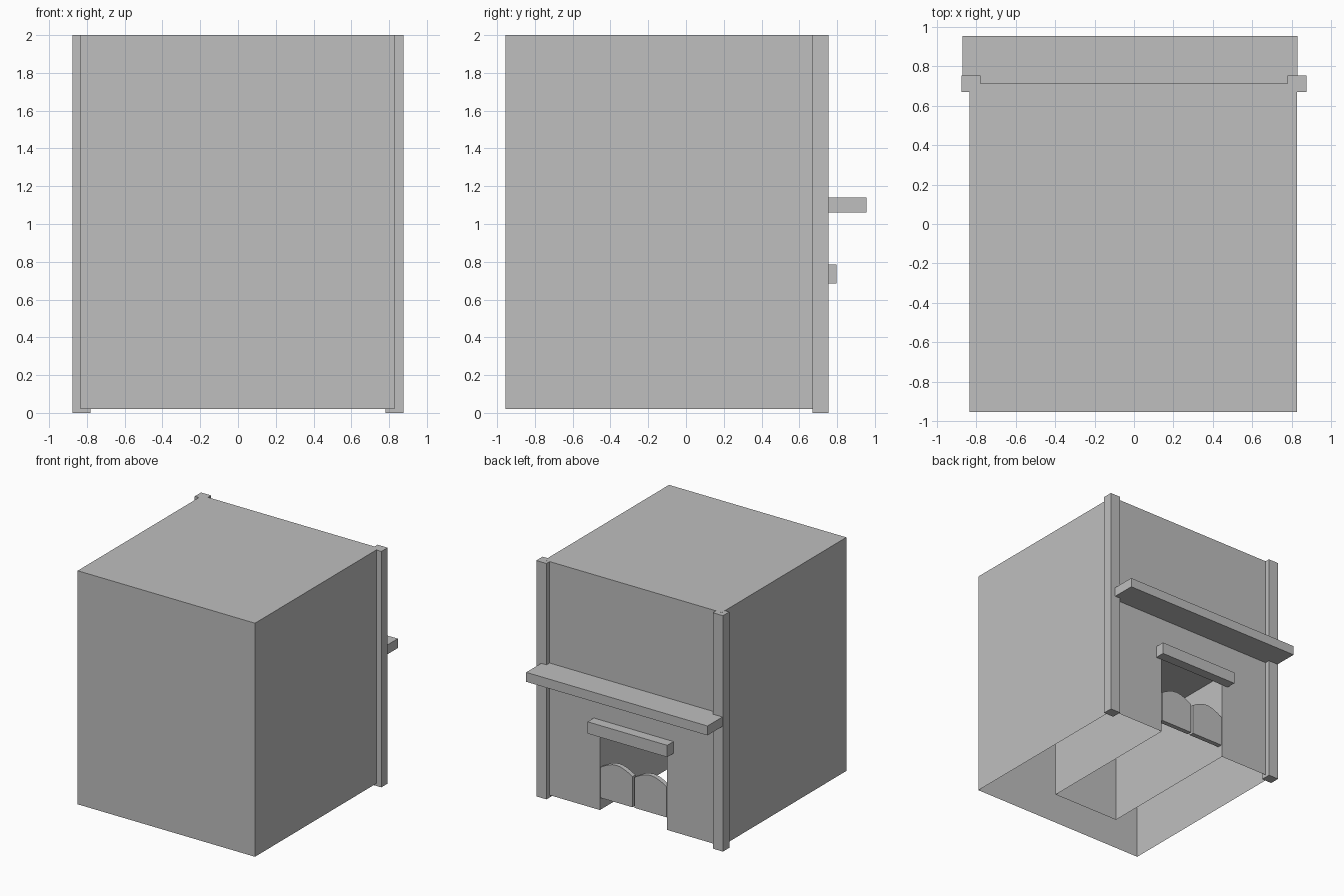
import bpy, bmesh, math

cube = bpy.data.objects.get("Cube")
if cube:
    bpy.data.objects.remove(cube, do_unlink=True)

grey = bpy.data.materials.new("plain_grey")
grey.use_nodes = True
colour = (0.52, 0.52, 0.52, 1)
grey.diffuse_color = colour
grey.node_tree.nodes["Principled BSDF"].inputs["Base Color"].default_value = colour


def finish(name, bm):
    mesh = bpy.data.meshes.new(name)
    bm.to_mesh(mesh)
    bm.free()
    mesh.materials.append(grey)
    obj = bpy.data.objects.new(name, mesh)
    bpy.context.collection.objects.link(obj)
    return obj


def box(name, x, y, z):
    bm = bmesh.new()
    bmesh.ops.create_cube(bm, size=1)
    for v in bm.verts:
        v.co = [lo + (c + 0.5) * (hi - lo) for c, (lo, hi) in zip(v.co, (x, y, z))]
    return finish(name, bm)


def quad(bm, *points):
    bm.faces.new([bm.verts.new(p) for p in points])


# Chimney shell: thin walls, open underneath, with a firebox recess at the back
L, R = -0.835, 0.828
F, B = -0.955, 0.713
LOW, TOP = 0.02, 2.0
DL, DR, DTOP, DEEP = -0.323, 0.308, 0.77, -0.61

bm = bmesh.new()
quad(bm, (L, F, LOW), (R, F, LOW), (R, F, TOP), (L, F, TOP))
quad(bm, (R, F, LOW), (R, B, LOW), (R, B, TOP), (R, F, TOP))
quad(bm, (L, B, LOW), (L, F, LOW), (L, F, TOP), (L, B, TOP))
quad(bm, (L, F, TOP), (R, F, TOP), (R, B, TOP), (L, B, TOP))
# Back wall around the opening
quad(bm, (R, B, LOW), (DR, B, LOW), (DR, B, DTOP), (DL, B, DTOP),
     (DL, B, LOW), (L, B, LOW), (L, B, TOP), (R, B, TOP))
# Firebox sides, end and ceiling
quad(bm, (DR, B, LOW), (DR, DEEP, LOW), (DR, DEEP, DTOP), (DR, B, DTOP))
quad(bm, (DL, DEEP, LOW), (DL, B, LOW), (DL, B, DTOP), (DL, DEEP, DTOP))
quad(bm, (DR, DEEP, LOW), (DL, DEEP, LOW), (DL, DEEP, DTOP), (DR, DEEP, DTOP))
quad(bm, (DR, B, DTOP), (DR, DEEP, DTOP), (DL, DEEP, DTOP), (DL, B, DTOP))
bmesh.ops.remove_doubles(bm, verts=bm.verts, dist=0.0001)
finish("chimney_body", bm)

# Corner posts wrapping the back edges
for side, name in ((1, "left_post"), (-1, "right_post")):
    box(name, sorted((side * 0.78, side * 0.875)), (0.67, 0.755), (0, 1.9995))

# Mantel shelf and the lintel over the opening
box("mantel_shelf", (-0.87, 0.83), (B, 0.955), (1.06, 1.14))
box("lintel", (-0.382, 0.365), (B, 0.797), (0.685, 0.785))


# Arched screen panels standing in the opening
def panel(name, x0, x1, steps=8):
    front, back, bottom, shoulder, rise = B, B - 0.04, 0.125, 0.385, 0.055
    outline = [(x0, bottom), (x1, bottom)]
    for i in range(steps + 1):
        t = i / steps
        outline.append((x1 + (x0 - x1) * t, shoulder + rise * math.sin(math.pi * t)))
    bm = bmesh.new()
    face = bm.faces.new([bm.verts.new((x, front, z)) for x, z in outline])
    out = bmesh.ops.extrude_face_region(bm, geom=[face], use_keep_orig=True)
    for v in out["geom"]:
        if isinstance(v, bmesh.types.BMVert):
            v.co.y = back
    bmesh.ops.recalc_face_normals(bm, faces=bm.faces)
    finish(name, bm)


panel("left_screen_panel", 0.003, 0.302)
panel("right_screen_panel", -0.317, -0.018)
